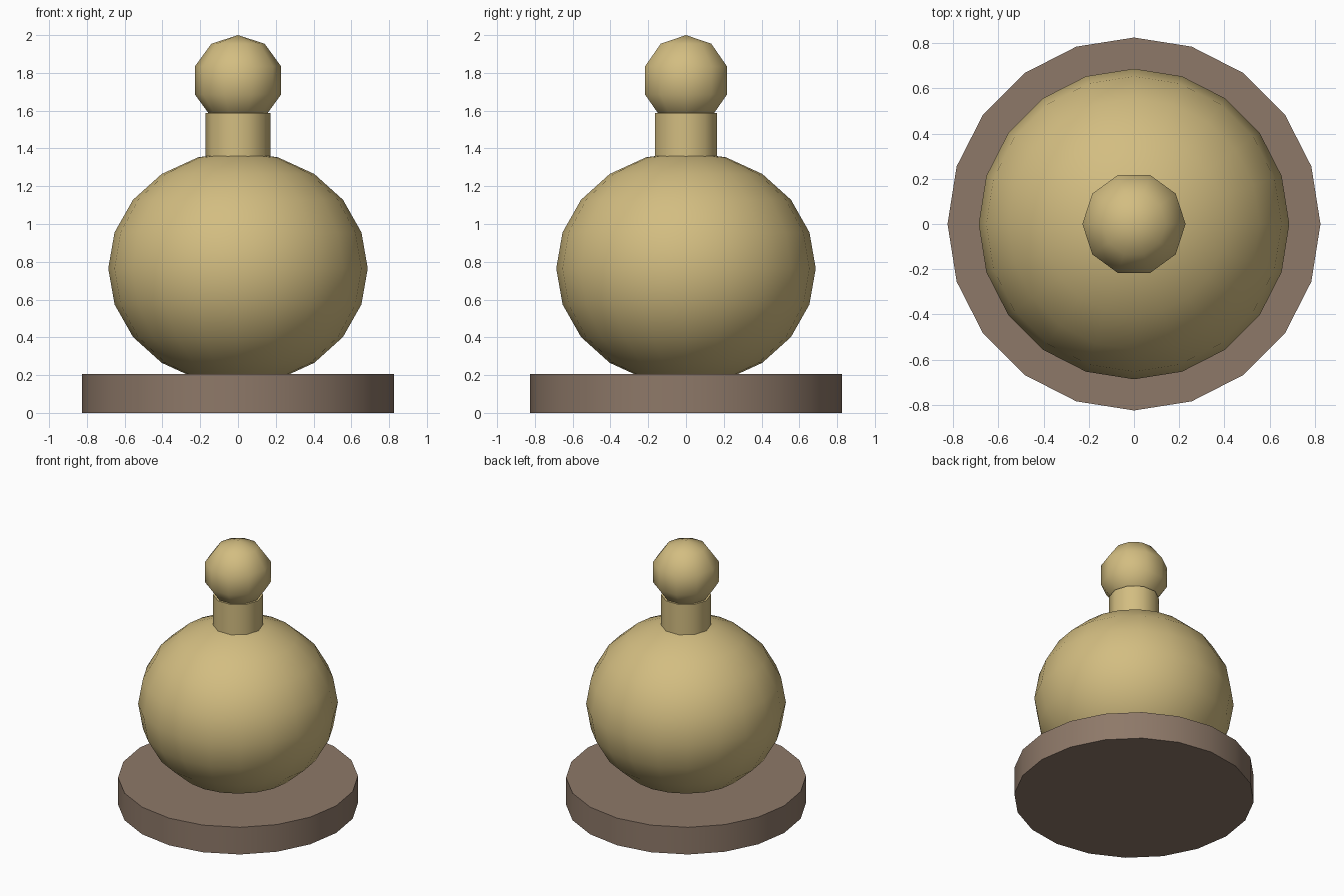
import bpy, bmesh, math

cube = bpy.data.objects.get("Cube")
if cube:
    bpy.data.objects.remove(cube, do_unlink=True)


def make_material(name, colour):
    mat = bpy.data.materials.new(name)
    mat.use_nodes = True
    mat.diffuse_color = colour
    mat.node_tree.nodes["Principled BSDF"].inputs["Base Color"].default_value = colour
    return mat


def lathe(name, profile, sides, mat):
    """Turn a bottom-to-top (radius, z) profile around z; radius 0 is a pole."""
    bm = bmesh.new()
    rings = []
    for r, z in profile:
        count = sides if r > 1e-4 else 1
        rings.append([bm.verts.new((r * math.cos(math.tau * i / sides),
                                    r * math.sin(math.tau * i / sides), z))
                      for i in range(count)])
    for low, high in zip(rings, rings[1:]):
        for i in range(sides):
            j = (i + 1) % sides
            corners = [low[i % len(low)], low[j % len(low)],
                       high[j % len(high)], high[i % len(high)]]
            bm.faces.new(list(dict.fromkeys(corners)))
    # Flat caps on open ends
    if len(rings[0]) > 1:
        bm.faces.new(rings[0][::-1])
    if len(rings[-1]) > 1:
        bm.faces.new(rings[-1])
    mesh = bpy.data.meshes.new(name)
    bm.to_mesh(mesh)
    bm.free()
    mesh.materials.append(mat)
    obj = bpy.data.objects.new(name, mesh)
    bpy.context.collection.objects.link(obj)
    bpy.ops.object.select_all(action='DESELECT')
    obj.select_set(True)
    bpy.context.view_layer.objects.active = obj
    bpy.ops.object.shade_smooth_by_angle(angle=math.radians(50))
    return obj


def ball_profile(radius, height, centre, rings):
    angles = [math.pi * k / rings for k in range(rings + 1)]
    return [(radius * math.sin(a), centre - height * math.cos(a)) for a in angles]


gold = make_material("pale gold", (0.65, 0.51, 0.22, 1))
brown = make_material("dusty brown", (0.27, 0.19, 0.14, 1))

# Round plinth
lathe("base", [(0.825, 0), (0.825, 0.206)], 20, brown)
# Slightly squashed bulb
lathe("body", ball_profile(0.687, 0.618, 0.765, 10), 20, gold)
# Short neck and round knob
lathe("neck", [(0.172, 1.31), (0.172, 1.588)], 10, gold)
lathe("knob", ball_profile(0.24, 0.24, 1.76, 5), 10, gold)
